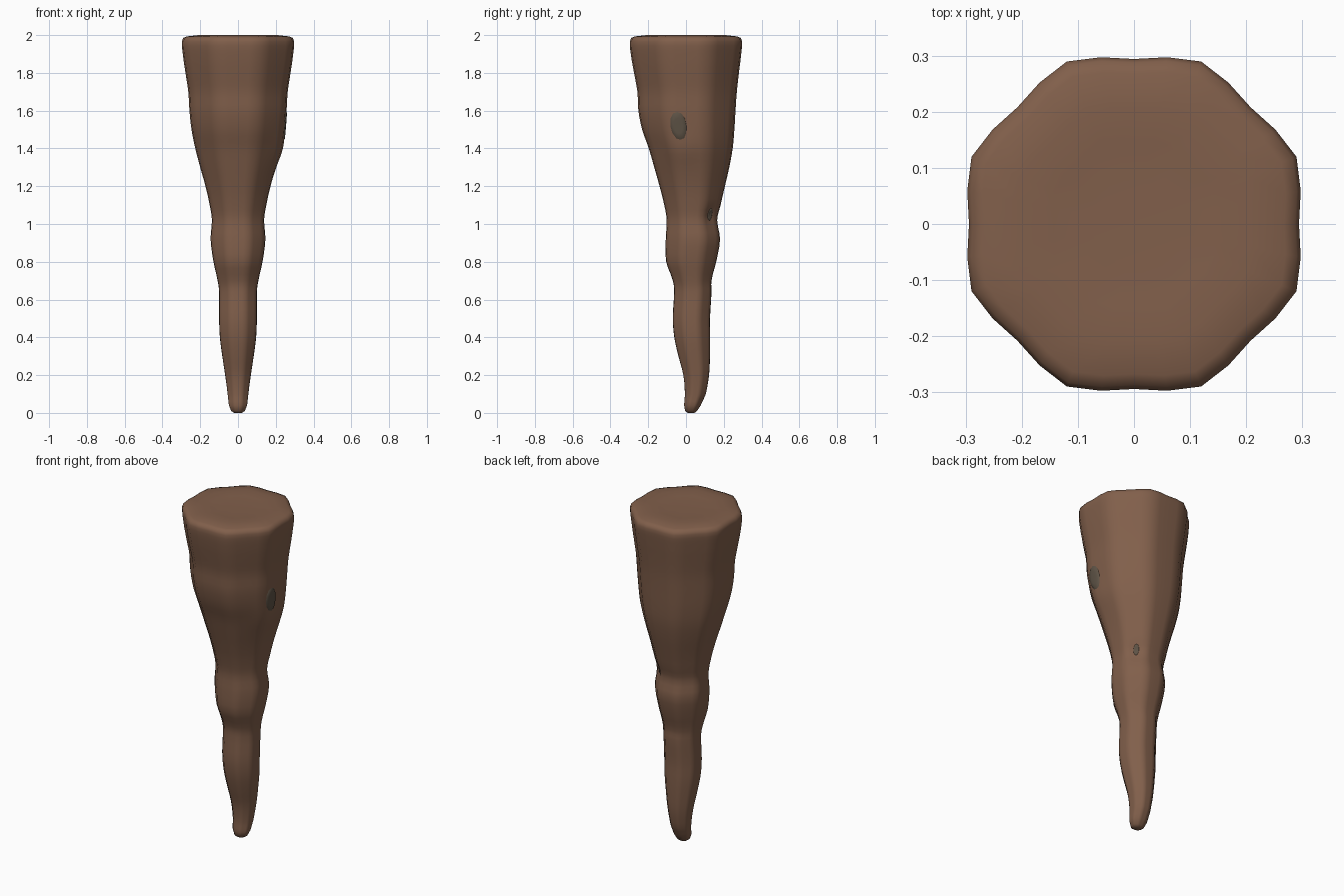
import bpy, bmesh, math

if "Cube" in bpy.data.objects:
    bpy.data.objects.remove(bpy.data.objects["Cube"])

# Root profile: height, half width in x, front y, back y
ROWS = [
    (0.0, 0.02, 0.01, 0.045), (0.01, 0.036, -0.005, 0.058), (0.04, 0.048, -0.01, 0.078),
    (0.1, 0.055, -0.006, 0.105), (0.2, 0.068, -0.014, 0.122), (0.3, 0.083, -0.04, 0.127),
    (0.4, 0.096, -0.062, 0.128), (0.5, 0.1, -0.07, 0.127), (0.64, 0.1, -0.063, 0.135),
    (0.7, 0.108, -0.07, 0.135), (0.8, 0.13, -0.105, 0.16), (0.92, 0.145, -0.107, 0.18),
    (1.02, 0.138, -0.102, 0.165), (1.1, 0.15, -0.115, 0.183), (1.2, 0.172, -0.14, 0.206),
    (1.3, 0.2, -0.168, 0.229), (1.4, 0.226, -0.197, 0.247), (1.5, 0.246, -0.232, 0.256),
    (1.6, 0.257, -0.252, 0.262), (1.7, 0.263, -0.257, 0.269), (1.8, 0.278, -0.275, 0.28),
    (1.9, 0.292, -0.292, 0.292), (1.965, 0.297, -0.297, 0.297), (1.985, 0.29, -0.29, 0.29),
]
FLUTE = (0.99, 1.02, 1.055, 1.02)   # rounded octagon, 32 points round
N = 32


def catmull(a, b, c, d, t):
    return 0.5 * (2*b + (c-a)*t + (2*a-5*b+4*c-d)*t*t + (3*b-a-3*c+d)*t**3)


def profile(z):
    i = max(k for k in range(len(ROWS) - 1) if ROWS[k][0] <= z)
    t = (z - ROWS[i][0]) / (ROWS[i+1][0] - ROWS[i][0])
    rows = [ROWS[min(max(i+k, 0), len(ROWS)-1)] for k in (-1, 0, 1, 2)]
    return [catmull(*[r[k] for r in rows], t) for k in (1, 2, 3)]


def surface(z, a, offset=0.0):
    rx, y0, y1 = profile(z)
    u = (a / (2*math.pi) * N) % 4
    i = int(u)
    f = FLUTE[i] + (FLUTE[(i+1) % 4] - FLUTE[i]) * (u - i)
    d = (a + 0.17 + math.pi) % (2*math.pi) - math.pi
    swell = 0.012 * math.exp(-(d/0.45)**2 - ((z-1.4)/0.08)**2)
    d2 = a - 0.82
    dent = 0.012 * math.exp(-(d2/0.25)**2 - ((z-1.05)/0.04)**2)
    o = offset + swell - dent
    return ((rx*f + o) * math.cos(a), (y0+y1)/2 + ((y1-y0)/2*f + o) * math.sin(a), z)


def finish(name, bm, mat):
    bmesh.ops.recalc_face_normals(bm, faces=bm.faces)
    me = bpy.data.meshes.new(name)
    bm.to_mesh(me)
    bm.free()
    for p in me.polygons:
        p.use_smooth = True
    me.materials.append(mat)
    ob = bpy.data.objects.new(name, me)
    bpy.context.collection.objects.link(ob)
    return ob


def bridge(bm, rings):
    for r, s in zip(rings, rings[1:]):
        n = len(r)
        for i in range(n):
            bm.faces.new((r[i], r[(i+1) % n], s[(i+1) % n], s[i]))


def colour(name, rgb):
    m = bpy.data.materials.new(name)
    m.diffuse_color = (*rgb, 1)
    m.use_nodes = True
    m.node_tree.nodes["Principled BSDF"].inputs["Base Color"].default_value = m.diffuse_color
    return m


bark = colour("bark", (0.22, 0.115, 0.07))
grey = colour("knot_grey", (0.11, 0.085, 0.06))

# Tapered root body
bm = bmesh.new()
zs = []
for p, q in zip(ROWS, ROWS[1:]):
    k = 3 if q[0] - p[0] > 0.05 else 1
    zs += [p[0] + (q[0]-p[0]) * j / k for j in range(k)]
zs.append(ROWS[-1][0])
rings = [[bm.verts.new(surface(z, 2*math.pi*i/N)) for i in range(N)] for z in zs]
# Shallow dished top
for s, z in ((0.93, 1.993), (0.72, 2.0), (0.5, 1.996), (0.25, 1.994)):
    rings.append([bm.verts.new((v.co.x*s, v.co.y*s, z)) for v in rings[len(zs)-1]])
bridge(bm, rings)
bm.faces.new(rings[0])
bm.faces.new(rings[-1])
finish("root_body", bm, bark)


# Knots: thin patches that follow the bark
def knot(name, a, z, half_a, half_z):
    bm = bmesh.new()
    rings = []
    for s, off in ((1.0, -0.004), (0.85, 0.003), (0.5, 0.004), (0.2, 0.004)):
        rings.append([bm.verts.new(surface(z + s*half_z*math.sin(t), a + s*half_a*math.cos(t), off))
                      for t in (2*math.pi*i/12 for i in range(12))])
    bridge(bm, rings)
    bm.faces.new(rings[-1])
    finish(name, bm, grey)


knot("large_knot", -0.2, 1.52, 0.18, 0.08)
knot("small_knot", 0.82, 1.05, 0.13, 0.035)
